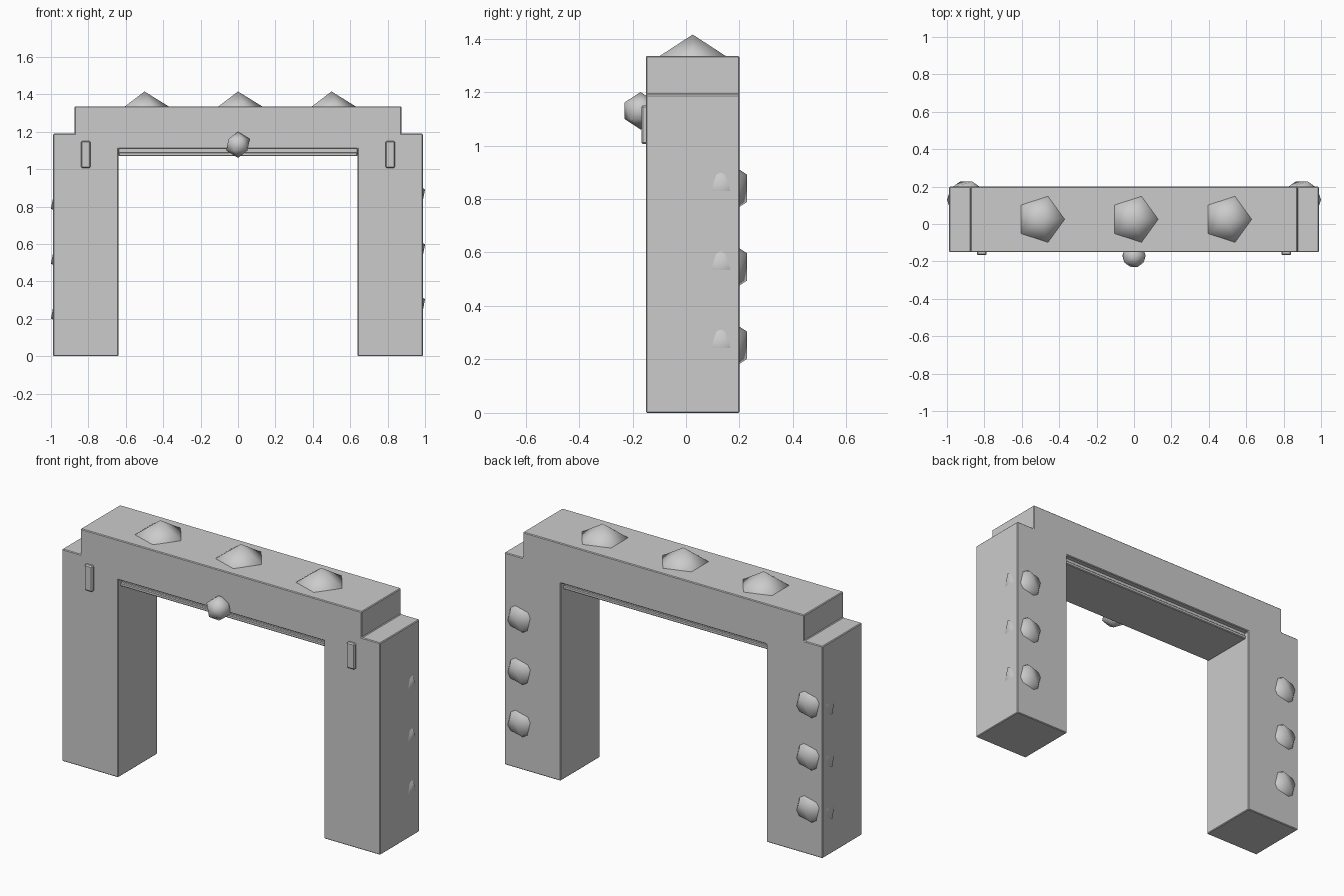
import bpy, bmesh

if "Cube" in bpy.data.objects:
    bpy.data.objects.remove(bpy.data.objects["Cube"])


def finish(ob, width):
    mod = ob.modifiers.new("edge_bevel", 'BEVEL')
    mod.width = width
    mod.segments = 1
    mod.limit_method = 'ANGLE'


def box(name, lo, hi, bevel):
    bpy.ops.mesh.primitive_cube_add(size=1, location=[(a + b) / 2 for a, b in zip(lo, hi)])
    ob = bpy.context.object
    ob.name = name
    ob.scale = [b - a for a, b in zip(lo, hi)]
    bpy.ops.object.transform_apply(location=False, rotation=False, scale=True)
    finish(ob, bevel)
    return ob


def gem(name, loc, r):
    bpy.ops.mesh.primitive_ico_sphere_add(subdivisions=1, radius=r, location=loc)
    ob = bpy.context.object
    ob.name = name
    bpy.ops.object.shade_smooth()
    return ob


# Arch body: stepped gate profile extruded front to back
half = [(0.639, 1.11), (0.639, 0), (0.988, 0), (0.988, 1.19), (0.873, 1.19), (0.873, 1.335)]
profile = half + [(-x, z) for x, z in reversed(half)]
bm = bmesh.new()
face = bm.faces.new([bm.verts.new((x, -0.15, z)) for x, z in profile])
ext = bmesh.ops.extrude_face_region(bm, geom=[face])
bmesh.ops.translate(bm, vec=(0, 0.35, 0),
                    verts=[v for v in ext["geom"] if isinstance(v, bmesh.types.BMVert)])
bmesh.ops.recalc_face_normals(bm, faces=bm.faces)
mesh = bpy.data.meshes.new("arch_body")
bm.to_mesh(mesh)
bm.free()
arch = bpy.data.objects.new("arch_body", mesh)
bpy.context.collection.objects.link(arch)
finish(arch, 0.004)

# Stepped panel under the lintel
box("panel_neck", (-0.638, -0.12, 1.08), (0.638, 0.17, 1.115), 0.003)
box("under_panel", (-0.638, -0.135, 1.07), (0.638, 0.18, 1.09), 0.004)

# Gems along the top and the keystone gem on the front
for i, x in enumerate((-0.5, 0, 0.5)):
    gem(f"top_gem_{i}", (x, 0.025, 1.268), 0.147)
gem("keystone_gem", (0, -0.17, 1.13), 0.07)

# Gems in the backs of the pillars, and front tags
for s, side in ((-1, "left"), (1, "right")):
    for i, z in enumerate((0.253, 0.546, 0.84)):
        gem(f"{side}_pillar_gem_{i}", (s * 0.897, 0.13, z), 0.115)
    cx = s * 0.814
    box(f"{side}_front_tag", (cx - 0.025, -0.167, 1.005), (cx + 0.025, -0.14, 1.15), 0.006)
